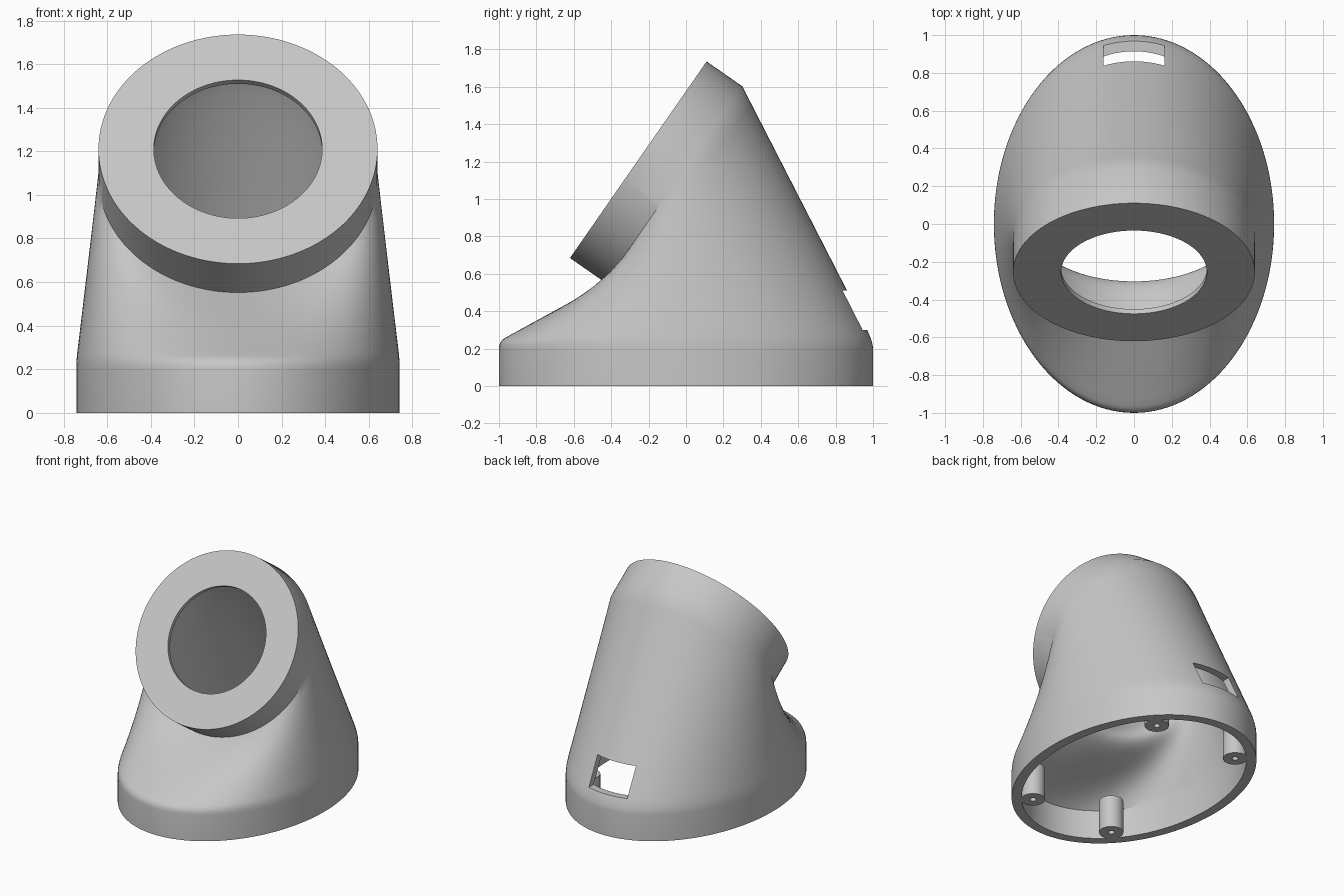
import bpy, bmesh
from math import sin, cos, pi
from mathutils import Vector

cube = bpy.data.objects.get("Cube")
if cube:
    bpy.data.objects.remove(cube)

grey = bpy.data.materials.new("matte grey")
grey.use_nodes = True
colour = (0.57, 0.57, 0.57, 1)
grey.diffuse_color = colour
grey.node_tree.nodes["Principled BSDF"].inputs["Base Color"].default_value = colour

SIDES = 128
SHOULDER = 0.24                              # height of the upright base wall
FACE = Vector((0, -0.255, 1.21))             # centre of the tilted front face
UP = Vector((0, 0.571, 0.821)).normalized()  # up along the tilted face
INWARD = Vector((0, UP.z, -UP.y))            # axis of the opening
X = Vector((1, 0, 0))


def ellipse(a, rx, ry, z):
    return Vector((rx * sin(a), -ry * cos(a), z))


def tilted(a, radius, depth):
    return FACE + INWARD * depth + radius * (X * sin(a) - UP * cos(a))


def bezier(p0, p1, p2, p3, t):
    s = 1 - t
    return s**3 * p0 + 3 * s * s * t * p1 + 3 * s * t * t * p2 + t**3 * p3


def ring_solid(name, column, sides):
    """Sweep a closed cross-section column(angle) once around."""
    bm = bmesh.new()
    cols = [[bm.verts.new(p) for p in column(2 * pi * i / sides)] for i in range(sides)]
    for i, c in enumerate(cols):
        n = cols[(i + 1) % sides]
        for j in range(len(c)):
            k = (j + 1) % len(c)
            bm.faces.new((c[j], n[j], n[k], c[k]))
    bmesh.ops.recalc_face_normals(bm, faces=bm.faces)
    mesh = bpy.data.meshes.new(name)
    bm.to_mesh(mesh)
    bm.free()
    obj = bpy.data.objects.new(name, mesh)
    bpy.context.collection.objects.link(obj)
    mesh.materials.append(grey)
    return obj


def smooth(obj):
    bpy.ops.object.select_all(action="DESELECT")
    obj.select_set(True)
    bpy.context.view_layer.objects.active = obj
    bpy.ops.object.shade_smooth_by_angle(angle=0.5)


def shell_column(a):
    # Outer skin: upright wall, rounded shoulder, straight loft to the tilted collar
    low = ellipse(a, 0.742, 1.0, 0.2)
    corner = ellipse(a, 0.742, 1.0, SHOULDER)
    collar = tilted(a, 0.64, 0.232)
    start = corner.lerp(collar, 0.06)
    pts = [ellipse(a, 0.742, 1.0, 0)]
    pts += [low.lerp(corner, t).lerp(corner.lerp(start, t), t) for t in (0, 0.25, 0.5, 0.75)]
    pts += [start.lerp(collar, i / 12) for i in range(13)]
    # Collar face, thin lip of the opening and the wider bore behind it
    pts += [tilted(a, 0.64, 0), tilted(a, 0.386, 0)]
    pts += [tilted(a, 0.386, 0.03), tilted(a, 0.55, 0.03)]
    # Hollow inside, curving from the bore down to the base
    bore = tilted(a, 0.55, 0.2)
    foot = ellipse(a, 0.67, 0.93, 0.245 - 0.025 * cos(a))
    pull = 0.08 + 0.32 * (1 + cos(a)) / 2
    above = foot + (collar - corner).normalized() * 0.35
    pts += [bezier(bore, bore + INWARD * pull, above, foot, i / 20) for i in range(21)]
    pts.append(ellipse(a, 0.67, 0.93, 0))
    return pts


shell = ring_solid("housing_shell", shell_column, SIDES)

# Rectangular cable slot through the back wall
bpy.ops.mesh.primitive_cube_add(size=1, location=(0, 0.9, 0.405))
cutter = bpy.context.object
cutter.name = "slot_cutter"
cutter.scale = (0.325, 0.6, 0.21)
cutter.hide_render = True
cutter.data.materials.append(grey)
cut = shell.modifiers.new("cable_slot", "BOOLEAN")
cut.operation = "DIFFERENCE"
cut.solver = "EXACT"
cut.object = cutter
bpy.context.view_layer.objects.active = shell
bpy.ops.object.modifier_apply(modifier=cut.name)
bpy.data.objects.remove(cutter)
smooth(shell)


# Four screw posts inside the base
def post_column(a):
    return [ellipse(a, r, r, z)
            for r, z in ((0.085, 0), (0.085, 0.25), (0.022, 0.25), (0.022, 0))]


for side, sx in (("left", 1), ("right", -1)):
    for end, sy in (("front", -1), ("back", 1)):
        post = ring_solid(f"screw_post_{end}_{side}", post_column, 32)
        post.location = (sx * 0.358, sy * 0.675, 0)
        smooth(post)
